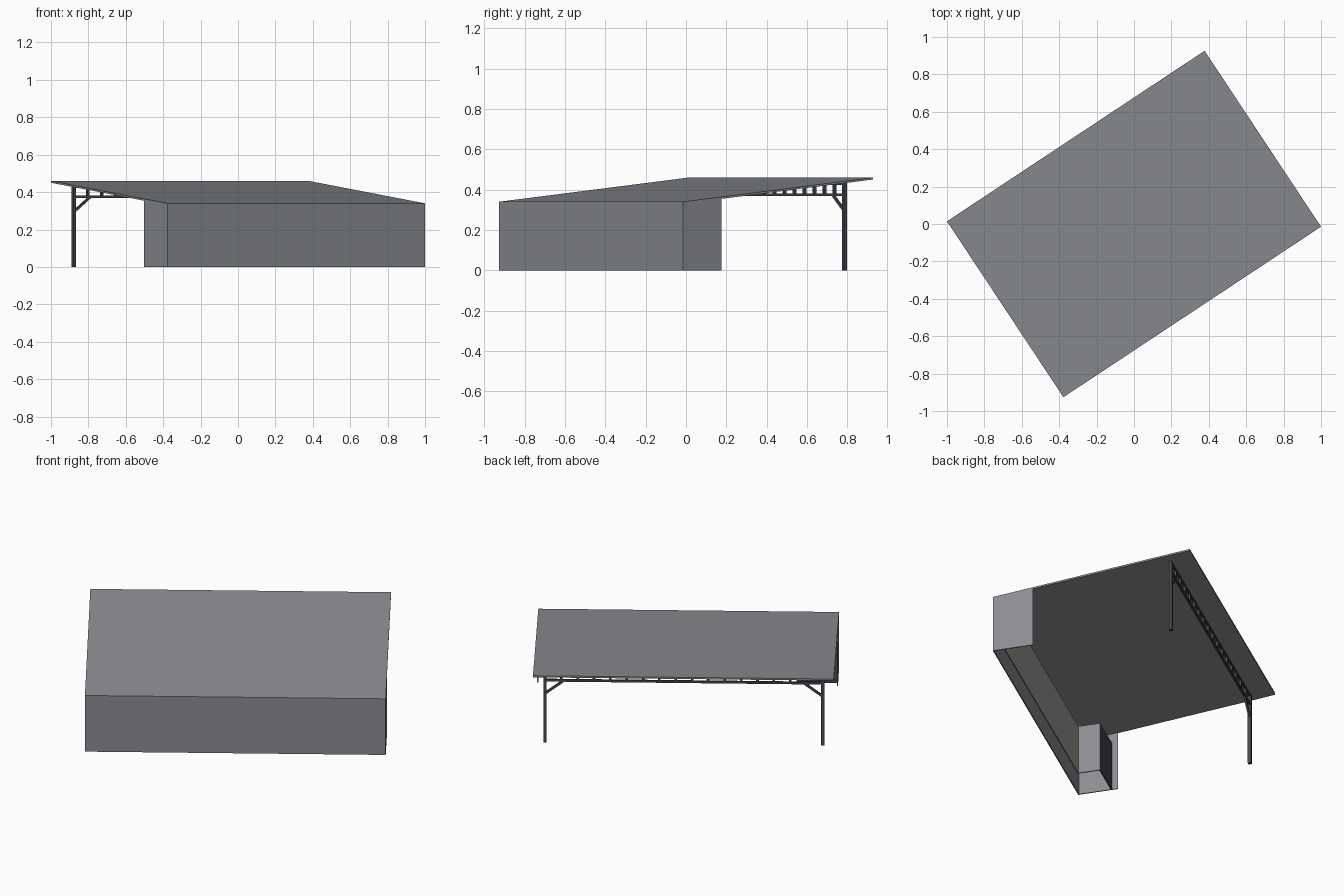
import bpy, bmesh, math
from mathutils import Matrix, Vector

if "Cube" in bpy.data.objects:
    bpy.data.objects.remove(bpy.data.objects["Cube"])

U, V = 0.826, 0.564            # half length and half depth of the shelter
Z_LOW, Z_HIGH = 0.34, 0.46     # roof top at the front and back edges
T = 0.006                      # sheet thickness
ROT = Matrix.Rotation(math.radians(33.5), 4, 'Z')


def material(name, rgb):
    m = bpy.data.materials.new(name)
    m.diffuse_color = (*rgb, 1)
    m.use_nodes = True
    m.node_tree.nodes["Principled BSDF"].inputs["Base Color"].default_value = m.diffuse_color
    return m


GREY = material("grey_sheet", (0.26, 0.27, 0.29))
STEEL = material("dark_steel", (0.06, 0.065, 0.068))
WARM = material("warm_grey_lining", (0.38, 0.365, 0.355))


def roof_z(v):
    return Z_LOW + (Z_HIGH - Z_LOW) * (v + V) / (2 * V)


def finish(name, bm, mat):
    bmesh.ops.recalc_face_normals(bm, faces=bm.faces)
    bm.transform(ROT)
    me = bpy.data.meshes.new(name)
    bm.to_mesh(me)
    bm.free()
    me.materials.append(mat)
    ob = bpy.data.objects.new(name, me)
    bpy.context.collection.objects.link(ob)
    return ob


def prism(name, profile, u0, u1, mat):
    """Extrude a (v, z) profile along the length."""
    bm = bmesh.new()
    f = bm.faces.new([bm.verts.new((u0, v, z)) for v, z in profile])
    r = bmesh.ops.extrude_face_region(bm, geom=[f])
    vs = [g for g in r["geom"] if isinstance(g, bmesh.types.BMVert)]
    bmesh.ops.translate(bm, verts=vs, vec=(u1 - u0, 0, 0))
    return finish(name, bm, mat)


def box(name, u0, u1, v0, v1, z0, z1, mat):
    return prism(name, [(v0, z0), (v1, z0), (v1, z1), (v0, z1)], u0, u1, mat)


def bar(name, a, b, w, mat):
    """Square bar between two points."""
    a, b = Vector(a), Vector(b)
    d = b - a
    bm = bmesh.new()
    bmesh.ops.create_cube(bm, size=1)
    bm.transform(Matrix.Translation((a + b) / 2)
                 @ d.to_track_quat('Z', 'Y').to_matrix().to_4x4()
                 @ Matrix.Diagonal((w, w, d.length, 1)))
    return finish(name, bm, mat)


# sloping roof sheet
RT = 0.01
prism("roof", [(-V, Z_LOW - RT), (V, Z_HIGH - RT), (V, Z_HIGH), (-V, Z_LOW)], -U, U, GREY)

# front wall and the two end walls that return under the roof
box("front_wall", -U, U, -V, -V + T, 0, Z_LOW - 0.005, GREY)
fin = -V + 0.229
for s, side in ((-1, "left"), (1, "right")):
    prism(side + "_end_wall",
          [(-V, 0), (fin, 0), (fin, roof_z(fin) - 0.005), (-V, Z_LOW - 0.005)],
          s * U, s * (U - T), GREY)

# inner lining wall and the projecting booth at the left end (open below)
v_in, v_booth, u_booth, z_in = -V + 0.069, -V + 0.194, -U + 0.23, 0.29
box("inner_wall", u_booth, U - T, v_in - T, v_in, 0, z_in, WARM)
box("booth_side", u_booth - T, u_booth, v_in - T, v_booth, 0, z_in, GREY)
box("booth_door", -U + T, u_booth - T, v_booth - T, v_booth, 0, z_in, STEEL)
box("booth_top", -U + T, u_booth, -V + T, v_booth, z_in, z_in + T, GREY)
box("inner_wall_top", u_booth, U - T, -V + T, v_in, z_in, z_in + T, GREY)

# rear posts with diagonal braces
PU, PV, CH = 0.763, 0.437, 0.375
top = roof_z(PV) - 0.012
for s, side in ((-1, "left"), (1, "right")):
    box(side + "_post", s * PU - 0.009, s * PU + 0.009, PV - 0.009, PV + 0.009, 0, top, STEEL)
    bar(side + "_brace", (s * PU, PV, 0.295), (s * (PU - 0.105), PV, CH), 0.012, STEEL)

# rear truss: two chords and short uprights
bar("truss_bottom_chord", (-PU, PV, CH), (PU, PV, CH), 0.012, STEEL)
bar("truss_top_chord", (-PU, PV, top - 0.006), (PU, PV, top - 0.006), 0.012, STEEL)
N = 17
for i in range(1, N):
    u = -PU + 2 * PU * i / N
    bar("truss_upright", (u, PV, CH), (u, PV, top - 0.006), 0.014, STEEL)
